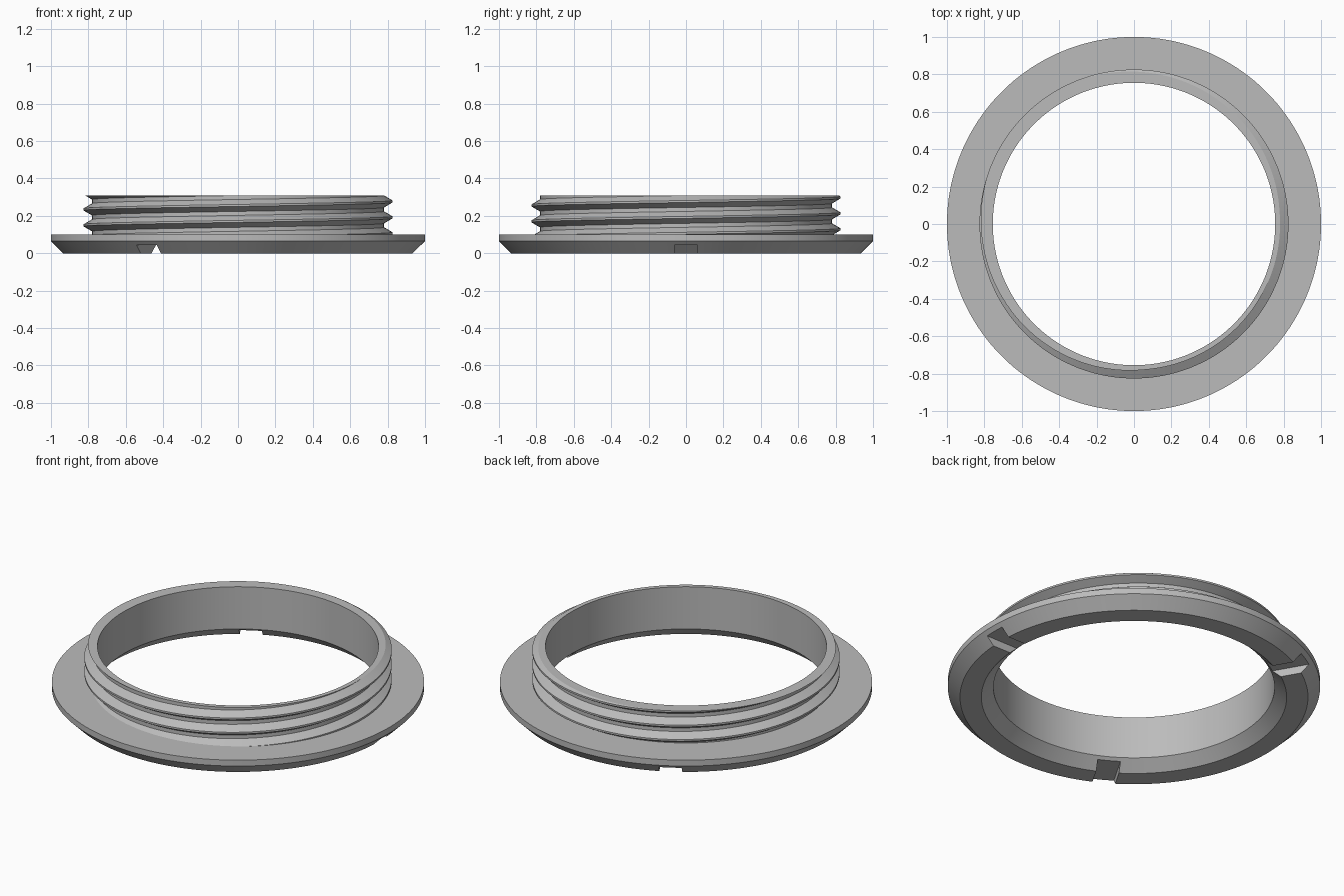
import bpy, bmesh, math

cube = bpy.data.objects.get("Cube")
if cube:
    bpy.data.objects.remove(cube)

STEPS = 180
BORE, ROOT, CREST = 0.755, 0.781, 0.826
FLANGE_TOP, TOP = 0.10, 0.31
PITCH, CREST_Z = 0.085, 0.277

grey = bpy.data.materials.new("plain grey")
grey.use_nodes = True
colour = (0.5, 0.5, 0.5, 1)
grey.diffuse_color = colour
grey.node_tree.nodes["Principled BSDF"].inputs["Base Color"].default_value = colour


def revolve(name, profile_at):
    """Sweep a closed (radius, z) profile, which may vary with the angle."""
    bm = bmesh.new()
    rings = []
    for i in range(STEPS + 1):
        a = math.tau * i / STEPS
        rings.append([bm.verts.new((r * math.cos(a), r * math.sin(a), z))
                      for r, z in profile_at(a)])
    for one, two in zip(rings, rings[1:]):
        for k in range(len(one)):
            j = (k + 1) % len(one)
            bm.faces.new((one[k], two[k], two[j], one[j]))
    bmesh.ops.remove_doubles(bm, verts=bm.verts, dist=1e-5)
    bmesh.ops.recalc_face_normals(bm, faces=bm.faces)
    mesh = bpy.data.meshes.new(name)
    bm.to_mesh(mesh)
    bm.free()
    mesh.materials.append(grey)
    obj = bpy.data.objects.new(name, mesh)
    bpy.context.collection.objects.link(obj)
    return obj


def smooth(obj):
    bpy.ops.object.select_all(action='DESELECT')
    obj.select_set(True)
    bpy.context.view_layer.objects.active = obj
    bpy.ops.object.shade_smooth_by_angle(angle=math.radians(20))


# Flange with a chamfered rim and a countersunk bore
flange = revolve("flange", lambda a: [
    (BORE, 0.06), (0.82, 0), (0.935, 0), (1, 0.065), (1, FLANGE_TOP), (BORE, FLANGE_TOP)])

# Three spanner notches cut radially across the underside
for n in range(3):
    a = math.tau * n / 3
    bpy.ops.mesh.primitive_cube_add(
        size=1, location=(0.88 * math.cos(a), 0.88 * math.sin(a), 0), rotation=(0, 0, a))
    cutter = bpy.context.object
    cutter.name = f"notch_cutter_{n + 1}"
    cutter.scale = (0.5, 0.124, 0.09)
    cutter.hide_render = True
    cutter.hide_set(True)
    cutter.display_type = 'WIRE'
    cut = flange.modifiers.new(f"notch_{n + 1}", 'BOOLEAN')
    cut.object = cutter
    cut.operation = 'DIFFERENCE'
    cut.solver = 'EXACT'

# Bake the notches, then drop the cutters
bpy.context.view_layer.update()
cut_mesh = bpy.data.meshes.new_from_object(
    flange.evaluated_get(bpy.context.evaluated_depsgraph_get()))
flange.modifiers.clear()
flange.data = cut_mesh
for obj in [o for o in bpy.data.objects if o.name.startswith("notch_cutter")]:
    bpy.data.objects.remove(obj)
smooth(flange)

# Threaded collar: trapezoid thread, clipped by the flange and the top face
HALF_CREST, HALF_FOOT = PITCH / 16, PITCH * 3 / 8


def thread_radius(offset):
    d = abs((offset + PITCH / 2) % PITCH - PITCH / 2)
    t = (d - HALF_CREST) / (HALF_FOOT - HALF_CREST)
    return CREST + (ROOT - CREST) * min(max(t, 0), 1)


def collar_profile(a):
    crest = CREST_Z + PITCH * a / math.tau
    points = [(BORE, FLANGE_TOP)]
    for turn in range(-5, 3):
        for edge in (-HALF_FOOT, -HALF_CREST, HALF_CREST, HALF_FOOT):
            z = min(max(crest + turn * PITCH + edge, FLANGE_TOP), TOP)
            points.append((thread_radius(z - crest), z))
    return points + [(BORE, TOP)]


smooth(revolve("threaded_collar", collar_profile))
